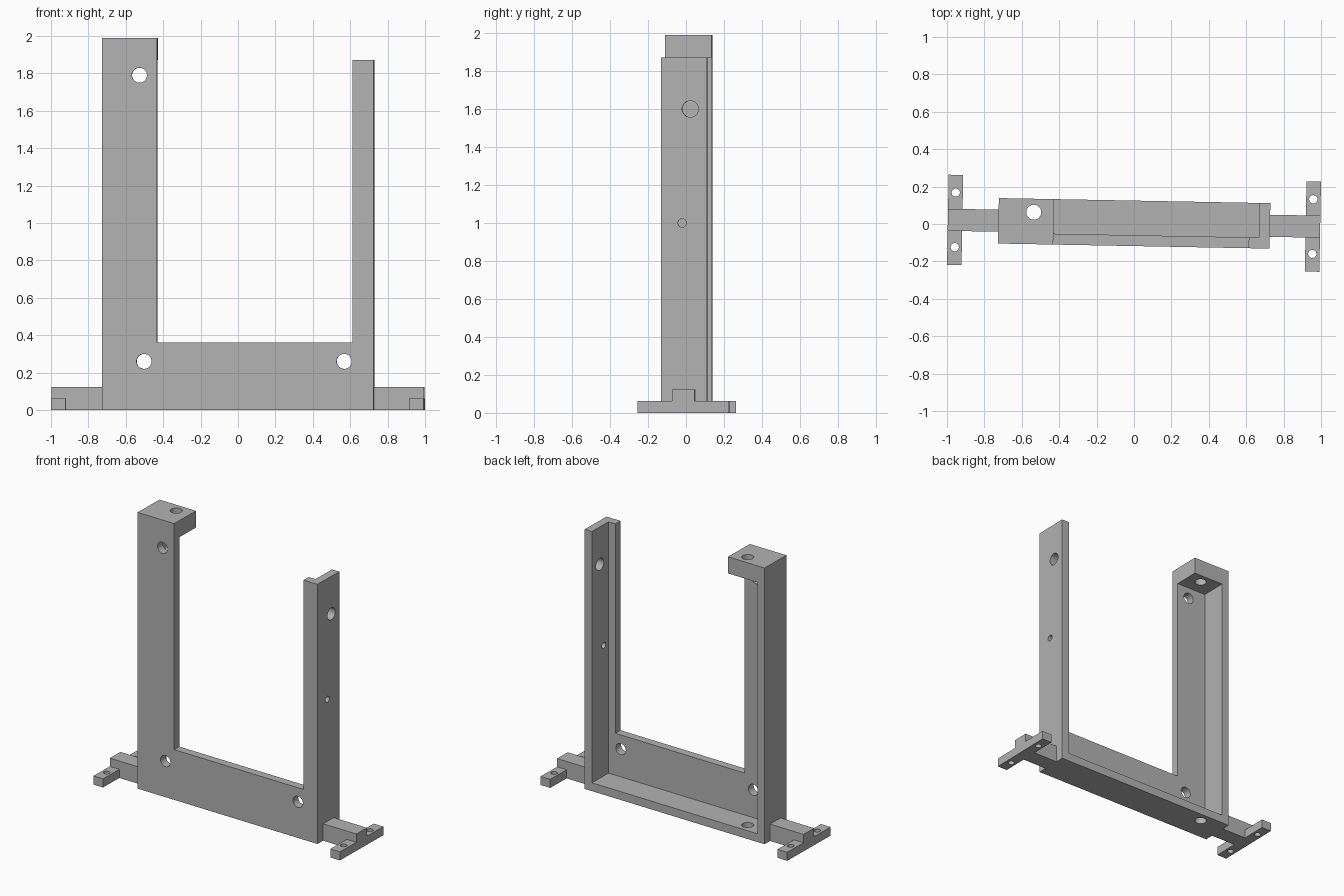
import bpy, bmesh, math
from mathutils import Matrix

if "Cube" in bpy.data.objects:
    bpy.data.objects.remove(bpy.data.objects["Cube"])

TURN = math.radians(-1.07)          # the whole frame sits slightly turned
grey = bpy.data.materials.new("plain grey")
grey.diffuse_color = (0.45, 0.45, 0.45, 1)
grey.use_nodes = True
grey.node_tree.nodes["Principled BSDF"].inputs["Base Color"].default_value = grey.diffuse_color


def finish(bm, name):
    bmesh.ops.recalc_face_normals(bm, faces=bm.faces)
    me = bpy.data.meshes.new(name)
    bm.to_mesh(me)
    bm.free()
    me.materials.append(grey)
    ob = bpy.data.objects.new(name, me)
    bpy.context.collection.objects.link(ob)
    return ob


def box(name, x0, x1, y0, y1, z0, z1):
    bm = bmesh.new()
    bmesh.ops.create_cube(bm, size=1)
    for v in bm.verts:
        v.co = ((x0 + x1) / 2 + v.co.x * (x1 - x0),
                (y0 + y1) / 2 + v.co.y * (y1 - y0),
                (z0 + z1) / 2 + v.co.z * (z1 - z0))
    return finish(bm, name)


def drill(axis, x, y, z, r, length=0.3):
    bm = bmesh.new()
    bmesh.ops.create_cone(bm, cap_ends=True, segments=32, radius1=r, radius2=r, depth=length)
    rot = {"x": Matrix.Rotation(math.pi / 2, 4, "Y"),
           "y": Matrix.Rotation(math.pi / 2, 4, "X"), "z": Matrix()}[axis]
    bm.transform(Matrix.Translation((x, y, z)) @ rot)
    ob = finish(bm, "drill")
    ob.hide_render = True
    return ob


def combine(target, others, operation):
    for o in others:
        m = target.modifiers.new("join", "BOOLEAN")
        m.operation, m.solver, m.object = operation, "EXACT", o
        bpy.context.view_layer.update()
        dg = bpy.context.evaluated_depsgraph_get()
        me = bpy.data.meshes.new_from_object(target.evaluated_get(dg))
        target.modifiers.clear()
        target.data = me
        bpy.data.objects.remove(o)


# body limits
L, R, F, B, T = -0.725, 0.727, -0.118, 0.125, 0.058
TOP, SHORT, RAIL = 1.99, 1.87, 0.362

# front plate: U-shaped profile with a wide tall left leg and a thin right leg
profile = [(L, 0), (R, 0), (R, SHORT), (0.615, SHORT), (0.615, RAIL),
           (-0.43, RAIL), (-0.43, TOP), (L, TOP)]
bm = bmesh.new()
face = bm.faces.new([bm.verts.new((x, F, z)) for x, z in profile])
ext = bmesh.ops.extrude_face_region(bm, geom=[face])
bmesh.ops.translate(bm, vec=(0, T, 0),
                    verts=[v for v in ext["geom"] if isinstance(v, bmesh.types.BMVert)])
frame = finish(bm, "bracket_frame")

# side walls, floor, top cap
combine(frame, [
    box("floor", L, R, F, B, 0, 0.06),
    box("left_wall", L, L + T, F, B, 0, TOP),
    box("right_wall", R - T, R, F, B, 0, SHORT),
    box("top_cap", L, -0.43, F, B, SHORT, TOP)], "UNION")

# mounting arms and T-shaped feet
for s, edge in ((-1, L), (1, R)):
    xs = sorted((edge - s * 0.02, s * 0.9955))
    fs = sorted((s * 0.918, s * 0.9955))
    combine(frame, [box("arm", *xs, -0.055, 0.063, 0, 0.122),
                    box("foot", *fs, -0.237, 0.245, 0, 0.062)], "UNION")

# screw holes
holes = [drill("y", x, F, z, 0.04, 0.2) for x, z in
         ((-0.525, 1.79), (-0.5, 0.26), (0.57, 0.26))]
holes += [drill("x", R, y, z, r, 0.2) for y, z, r in
          ((0.036, 1.6, 0.043), (-0.007, 1.0, 0.022), (0.036, 0.26, 0.043))]
holes += [drill("z", -0.537, 0.053, z, 0.04) for z in (0, TOP)]
holes += [drill("z", s * 0.956, 0.004 + t * 0.146, 0.03, 0.022) for s in (-1, 1) for t in (-1, 1)]
combine(frame, holes, "DIFFERENCE")

frame.data.materials.clear()
frame.data.materials.append(grey)
for p in frame.data.polygons:
    p.material_index = 0
frame.rotation_euler.z = TURN
